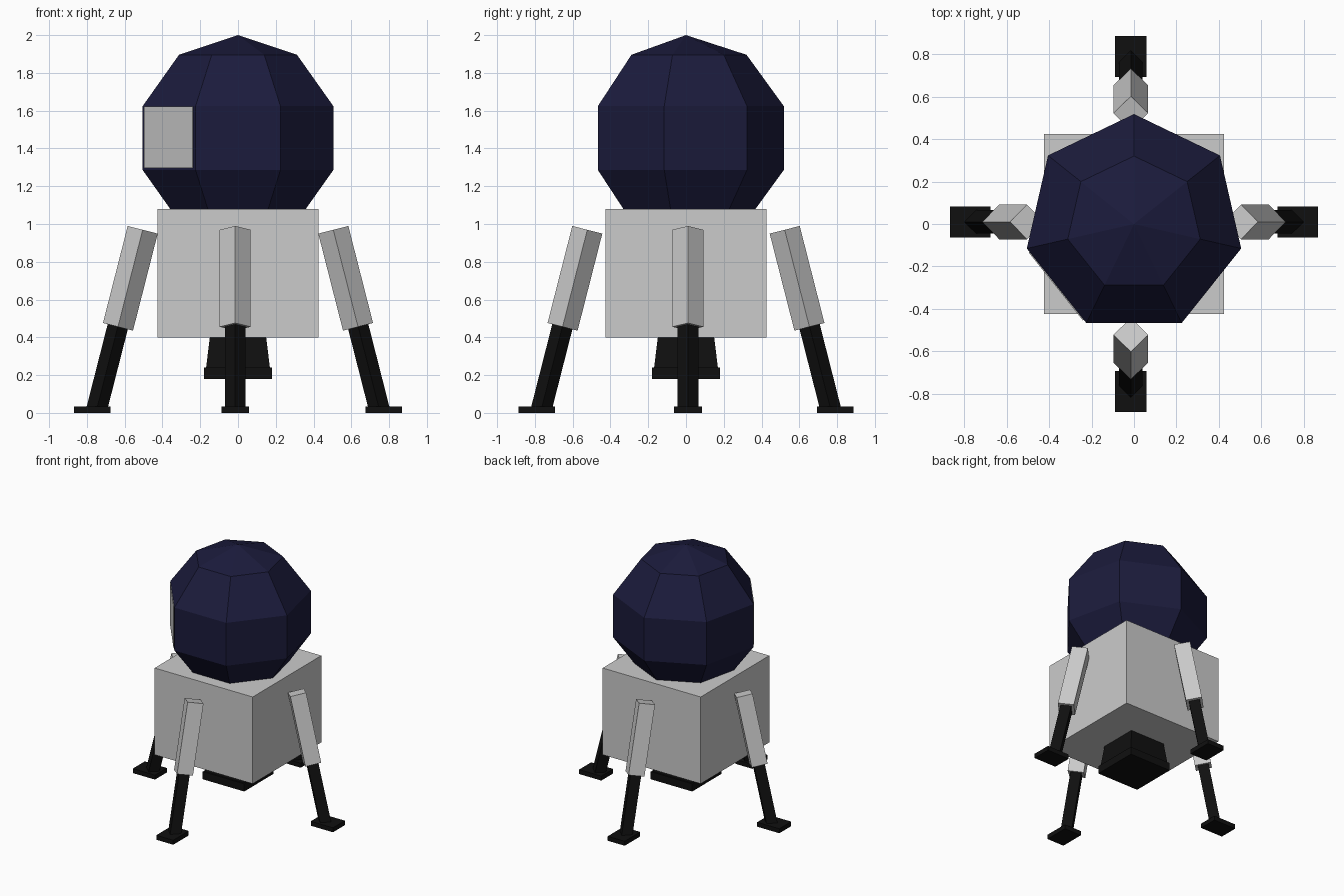
import bpy, bmesh
from math import sin, cos, pi, radians
from mathutils import Matrix, Vector

if "Cube" in bpy.data.objects:
    bpy.data.objects.remove(bpy.data.objects["Cube"])


def material(name, rgb):
    m = bpy.data.materials.new(name)
    m.diffuse_color = (*rgb, 1)
    m.use_nodes = True
    m.node_tree.nodes["Principled BSDF"].inputs["Base Color"].default_value = m.diffuse_color
    return m


navy = material("navy", (0.011, 0.011, 0.045))
black = material("black", (0.005, 0.005, 0.005))


def finish(name, bm, mat=None):
    bmesh.ops.recalc_face_normals(bm, faces=bm.faces)
    me = bpy.data.meshes.new(name)
    bm.to_mesh(me)
    bm.free()
    ob = bpy.data.objects.new(name, me)
    bpy.context.collection.objects.link(ob)
    if mat:
        me.materials.append(mat)
    return ob


def box(name, size, matrix, mat=None):
    bm = bmesh.new()
    bmesh.ops.create_cube(bm, size=1, matrix=matrix @ Matrix.Diagonal((*size, 1)))
    return finish(name, bm, mat)


def prism(name, r1, r2, depth, matrix, mat=None):
    # four-sided cone or prism, corners on the local axes
    bm = bmesh.new()
    bmesh.ops.create_cone(bm, cap_ends=True, segments=4, radius1=r1, radius2=r2,
                          depth=depth, matrix=matrix)
    return finish(name, bm, mat)


T = Matrix.Translation

# descent stage
box("lower_body", (0.85, 0.85, 0.68), T((0, 0, 0.74)))

# cabin: seven-sided faceted ball with one corner pointing back
SIDES, RINGS, R, CZ = 7, 5, 0.545, 1.455
bm = bmesh.new()
bmesh.ops.create_uvsphere(bm, u_segments=SIDES, v_segments=RINGS, radius=R)
widest = max(bm.verts, key=lambda v: v.co.xy.length).co
turn = Vector((0, 1)).angle_signed(widest.xy)
bm.transform(T((0, 0, CZ)) @ Matrix.Rotation(turn, 4, 'Z'))
# make sure a corner really sits on +y
if max(v.co.y for v in bm.verts) < R * sin(2 * pi / 5) - 0.002:
    bm.transform(Matrix.Rotation(-2 * turn, 4, 'Z'))
finish("cabin", bm, navy)

# hatch on the front-left facet
ring = R * sin(2 * pi / RINGS)
a = pi / 2 + 2.5 * 2 * pi / SIDES
flat = ring * cos(pi / SIDES)
box("hatch", (0.02, 0.41, 0.325),
    Matrix.Rotation(a, 4, 'Z') @ T((flat - 0.005, 0, 1.46)))

# engine bell and rim
prism("engine_bell", 0.17 * 2 ** 0.5, 0.148 * 2 ** 0.5, 0.18,
      T((0, 0, 0.32)) @ Matrix.Rotation(pi / 4, 4, 'Z'), black)
box("engine_rim", (0.36, 0.36, 0.06), T((0, 0, 0.21)), black)

# four splayed legs: name, direction, centre shift, extra reach
legs = [("right", 0, (0, 0.01), 0), ("left", 180, (0, 0.01), 0),
        ("back", 90, (-0.015, 0), 0.018), ("front", 270, (-0.015, 0), 0.018)]
tilt = Matrix.Rotation(radians(-14.3), 4, 'Y')
for name, ang, (sx, sy), reach in legs:
    base = T((sx, sy, 0)) @ Matrix.Rotation(radians(ang), 4, 'Z') @ T((reach, 0, 0))
    prism(name + "_leg_upper", 0.082, 0.082, 0.53, base @ T((0.57, 0, 0.7125)) @ tilt)
    prism(name + "_leg_lower", 0.055, 0.055, 0.47, base @ T((0.69, 0, 0.247)) @ tilt, black)
    box(name + "_foot", (0.192, 0.147, 0.035), base @ T((0.772, 0, 0.0175)), black)
